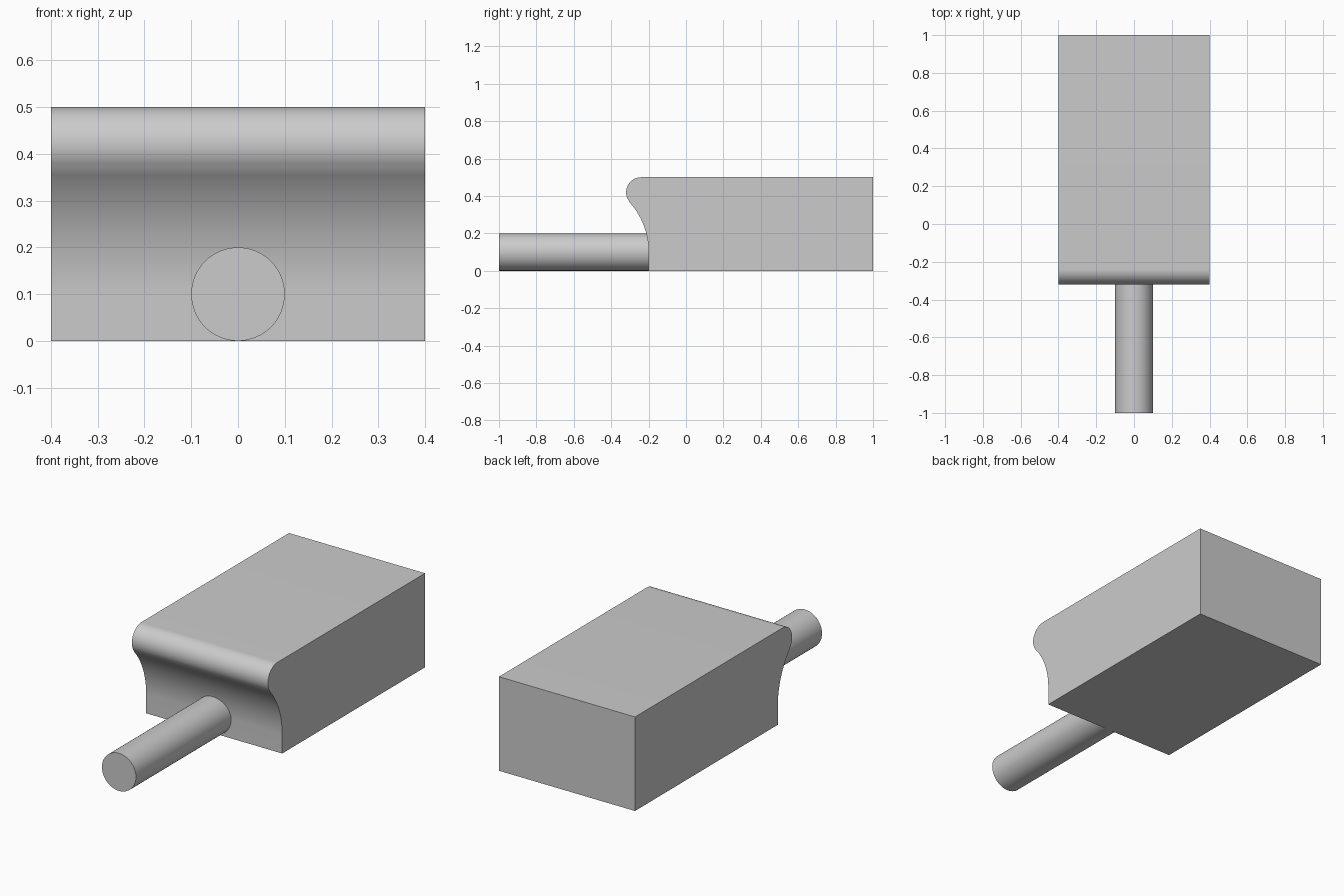
import bpy, bmesh, math

cube = bpy.data.objects.get("Cube")
if cube:
    bpy.data.objects.remove(cube, do_unlink=True)

grey = bpy.data.materials.new("light grey")
grey.use_nodes = True
colour = (0.6, 0.6, 0.6, 1)
grey.diffuse_color = colour
grey.node_tree.nodes["Principled BSDF"].inputs["Base Color"].default_value = colour


def arc(cy, cz, radius, start, end, steps):
    """Points on an arc in the side (y, z) plane, angles in radians."""
    angles = [start + (end - start) * i / steps for i in range(steps + 1)]
    return [(cy + radius * math.cos(a), cz + radius * math.sin(a)) for a in angles]


def extrude_profile(name, points, axis, offset, depth):
    """Extrude a closed 2D outline along x or y."""
    bm = bmesh.new()
    place = (lambda u, v: (offset, u, v)) if axis == "x" else (lambda u, v: (u, offset, v))
    face = bm.faces.new([bm.verts.new(place(u, v)) for u, v in points])
    grown = bmesh.ops.extrude_face_region(bm, geom=[face])["geom"]
    step = (depth, 0, 0) if axis == "x" else (0, depth, 0)
    bmesh.ops.translate(bm, vec=step, verts=[g for g in grown if isinstance(g, bmesh.types.BMVert)])
    bmesh.ops.recalc_face_normals(bm, faces=bm.faces)
    mesh = bpy.data.meshes.new(name)
    bm.to_mesh(mesh)
    bm.free()
    mesh.materials.append(grey)
    obj = bpy.data.objects.new(name, mesh)
    bpy.context.collection.objects.link(obj)
    bpy.ops.object.select_all(action="DESELECT")
    obj.select_set(True)
    bpy.context.view_layer.objects.active = obj
    bpy.ops.object.shade_smooth_by_angle(angle=math.radians(30))
    return obj


# Block with a rounded lip that flows into a hollow front
tangent = math.atan2(0.32, 0.36)
hollow = arc(-0.6, 0.1, 0.4, 0, tangent, 20)
lip = arc(-0.24, 0.42, 0.08, tangent + math.pi, math.pi / 2, 24)
outline = [(1, 0), (-0.2, 0)] + hollow + lip[1:] + [(1, 0.5)]
extrude_profile("block", outline, "x", -0.4, 0.8)

# Round rod, reaching slightly into the block
circle = arc(0, 0.1, 0.1, 0, math.tau, 64)[:-1]
extrude_profile("rod", circle, "y", -1, 0.81)
